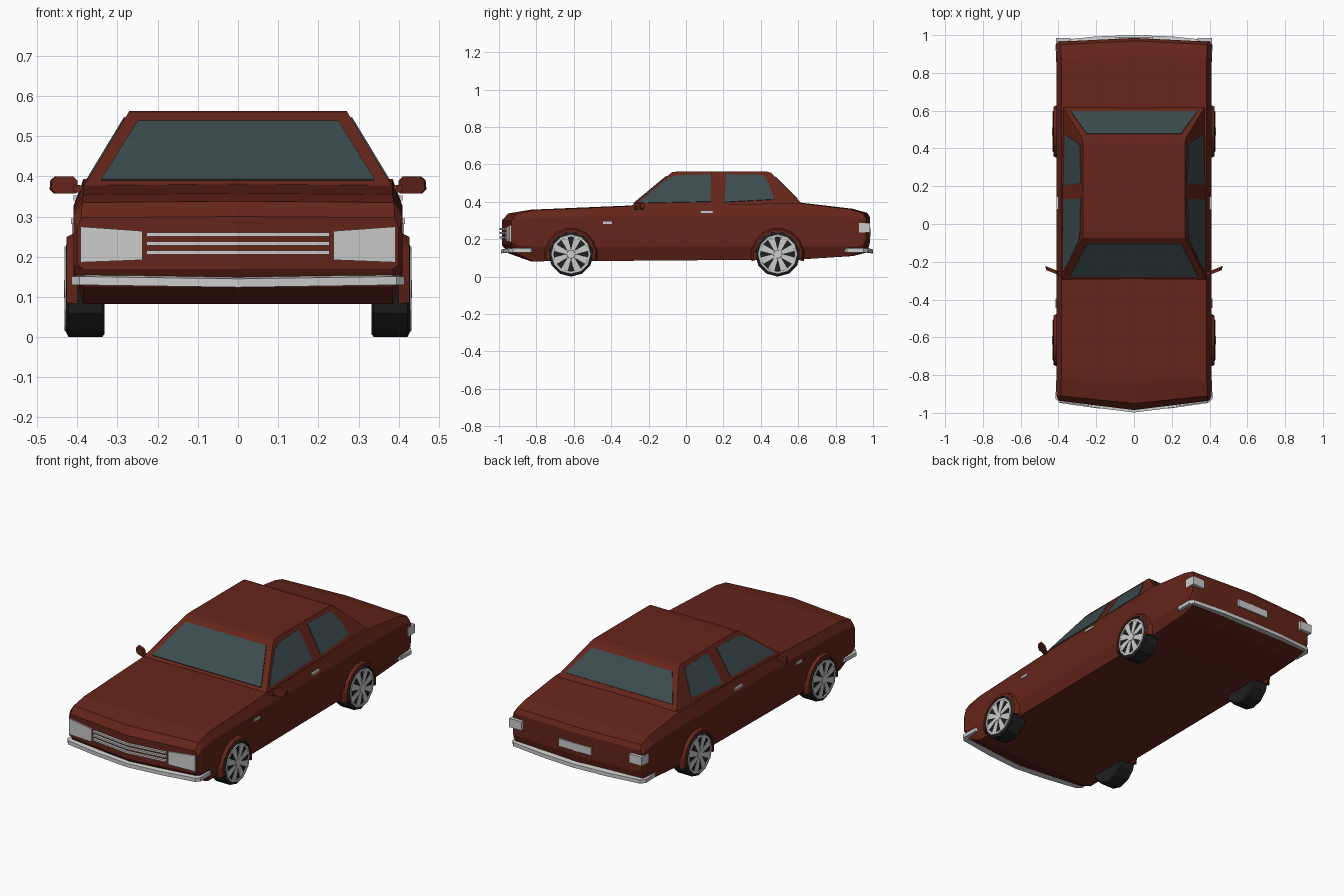
import bpy, bmesh
from math import sin, cos, radians, pi
from mathutils import Vector

if "Cube" in bpy.data.objects:
    bpy.data.objects.remove(bpy.data.objects["Cube"])


def material(name, rgb):
    m = bpy.data.materials.new(name)
    m.diffuse_color = (*rgb, 1)
    m.use_nodes = True
    m.node_tree.nodes["Principled BSDF"].inputs["Base Color"].default_value = m.diffuse_color
    return m


PAINT = material("paint", (0.13, 0.018, 0.01))
GLASS = material("glass", (0.045, 0.07, 0.075))
RUBBER = material("rubber", (0.014, 0.014, 0.015))


def finish(name, bm, mat=None):
    bmesh.ops.remove_doubles(bm, verts=bm.verts, dist=0.0001)
    bmesh.ops.recalc_face_normals(bm, faces=bm.faces)
    me = bpy.data.meshes.new(name)
    bm.to_mesh(me)
    bm.free()
    ob = bpy.data.objects.new(name, me)
    bpy.context.collection.objects.link(ob)
    if mat:
        me.materials.append(mat)
    return ob


def add_loft(bm, rings, cap=True):
    """Skin a list of closed rings of points."""
    vs = [[bm.verts.new(p) for p in r] for r in rings]
    n = len(vs[0])
    for a, b in zip(vs, vs[1:]):
        for i in range(n):
            j = (i + 1) % n
            bm.faces.new((a[i], a[j], b[j], b[i]))
    if cap:
        bm.faces.new(vs[0])
        bm.faces.new(vs[-1])


def prism(name, pts, off, mat=None, sides=(1, -1)):
    """Polygon extruded along off, repeated on both sides of the car."""
    bm = bmesh.new()
    for s in sides:
        a = [(s * x, y, z) for x, y, z in pts]
        b = [(s * (x + off[0]), y + off[1], z + off[2]) for x, y, z in pts]
        add_loft(bm, [a, b])
    return finish(name, bm, mat)


# lower body: side y, centre y, floor z, low z, crease z, top z, half widths
stations = [
    (-.935, -.985, .170, .180, .270, .297, .385, .400, .390),
    (-.910, -.950, .125, .170, .300, .335, .385, .410, .388),
    (-.820, -.830, .082, .160, .315, .355, .385, .410, .385),
    (-.280, -.280, .085, .160, .325, .378, .385, .410, .385),
    (.610, .610, .092, .160, .325, .393, .385, .410, .385),
    (.880, .890, .110, .160, .320, .360, .385, .410, .385),
    (.950, .970, .130, .170, .305, .338, .385, .410, .388),
    (.965, .985, .190, .200, .295, .312, .390, .402, .392),
]
bm = bmesh.new()
halves = []
for s in (1, -1):
    rings = []
    for ys, yc, zb, zl, zc, zt, wb, wm, wt in stations:
        rings.append([(0, yc, zb), (s * wb, ys, zb), (s * wm, ys, zl), (s * wm, ys, zc),
                      (s * wt, ys, zt), (0, yc, zt + .003)])
    vs = [[bm.verts.new(p) for p in r] for r in rings]
    for a, b in zip(vs, vs[1:]):
        for i in range(5):
            bm.faces.new((a[i], a[i + 1], b[i + 1], b[i]))
    bm.faces.new(vs[0])
    bm.faces.new(vs[-1])
finish("lower_body", bm, PAINT)


# cabin
def cabin_x(z):
    return .384 - (z - .375) * .605


bm = bmesh.new()
cabin = [(-.296, .375), (-.075, .558), (-.04, .563), (.43, .563), (.455, .555), (.635, .375)]
add_loft(bm, [[(s * cabin_x(z), y, z) for y, z in cabin] for s in (1, -1)])
finish("cabin", bm, PAINT)

# glass
prism("windscreen", [(.34, -.278, .39), (.25, -.103, .535), (-.25, -.103, .535), (-.34, -.278, .39)],
      (0, -.003, .004), GLASS, (1,))
prism("rear_window", [(.335, .595, .415), (.25, .477, .533), (-.25, .477, .533), (-.335, .595, .415)],
      (0, .003, .003), GLASS, (1,))
side_windows = {
    "front_side_window": [(-.255, .392), (-.19, .45), (-.095, .525), (-.045, .54), (.135, .546), (.13, .4)],
    "rear_side_window": [(.205, .397), (.215, .546), (.415, .542), (.44, .5), (.472, .412)],
}
for name, pts in side_windows.items():
    prism(name, [(cabin_x(z), y, z) for y, z in pts], (.003, 0, .002), GLASS)


# front face: headlights and grille bars on the shallow V of the nose
def nose(x, z):
    return (x, -.983 + .125 * x, z)


prism("headlight", [nose(.238, .192), nose(.392, .186), nose(.392, .275), nose(.238, .264)], (0, -.010, 0))
for i in range(3):
    z = .205 + i * .0225
    prism("grille_bar", [nose(0, z), nose(.228, z), nose(.228, z + .01), nose(0, z + .01)], (0, -.015, 0))

# rear face: tail lamps and plate
prism("tail_lamp", [(.335, .925, .237), (.413, .925, .237), (.413, .925, .287), (.335, .925, .287)],
      (0, .06, 0))
prism("rear_plate", [(-.1, .97, .215), (.1, .97, .215), (.1, .97, .258), (-.1, .97, .258)],
      (0, .02, 0), None, (1,))

# side trim
prism("door_handle", [(.39, .078, .34), (.39, .145, .34), (.39, .145, .353), (.39, .078, .353)], (.02, 0, 0))
prism("side_marker", [(.40, -.445, .281), (.40, -.395, .281), (.40, -.395, .295), (.40, -.445, .295)],
      (.016, 0, 0))


# bumpers swept round the corners
def bumper(name, half):
    path = half + [(-x, y) for x, y in reversed(half[:-1])]
    bm = bmesh.new()
    rings = []
    for x, y in path:
        lift = .006 * abs(x) / .41
        xi, yi = x * .92, y * .965
        rings.append([(xi, yi, .128 + lift), (x, y, .124 + lift), (x, y, .145 + lift), (xi, yi, .151 + lift)])
    add_loft(bm, rings)
    finish(name, bm)


bumper("front_bumper", [(.413, -.83), (.415, -.925), (.395, -.947), (.2, -.975), (0, -.99)])
bumper("rear_bumper", [(.413, .86), (.415, .95), (.395, .973), (.2, .993), (0, 1.0)])

# door mirrors: chamfered shell on a short arm
shell = [(.403, .358), (.455, .358), (.465, .368), (.463, .39), (.452, .4), (.41, .4), (.4, .39), (.398, .366)]
prism("mirror", [(x, -.27 + (x - .4) * .4, z) for x, z in shell], (.004, .022, 0), PAINT)
prism("mirror_arm", [(.37, -.28, .355), (.41, -.272, .362), (.41, -.272, .38), (.37, -.28, .375)],
      (0, .025, 0), PAINT)

# wheels and arch flares
SIDES, R = 12, .12


def circle(x, cy, r):
    return [(x, cy + r * sin(2 * pi * k / SIDES), R + r * cos(2 * pi * k / SIDES)) for k in range(SIDES)]


for end, cy in (("front", -.615), ("rear", .49)):
    for side, s in (("right", 1), ("left", -1)):
        tag = end + "_" + side
        bm = bmesh.new()
        add_loft(bm, [circle(s * x, cy, r) for x, r in ((.332, .112), (.338, R), (.422, R), (.428, .108))])
        finish(tag + "_tyre", bm, RUBBER)

        # rim ring, hub and eight tapered spokes
        bm = bmesh.new()
        ring = [circle(s * x, cy, r) for x, r in ((.426, .107), (.432, .105), (.432, .094), (.426, .092))]
        add_loft(bm, ring + ring[:1], cap=False)
        add_loft(bm, [circle(s * .426, cy, .026), circle(s * .433, cy, .022)])
        for k in range(8):
            a = 2 * pi * (k + .5) / 8
            u, v = Vector((0, sin(a), cos(a))), Vector((0, cos(a), -sin(a)))
            c = Vector((0, cy, R))
            flat = [c + u * r + v * w for r, w in ((.015, -.008), (.096, -.019), (.096, .019), (.015, .008))]
            add_loft(bm, [[p + Vector((s * x, 0, 0)) for p in flat] for x in (.426, .431)])
        finish(tag + "_rim", bm)

        # arch flare
        bm = bmesh.new()
        rings = []
        for k in range(10):
            a = radians(-15 + 210 * k / 9)
            rings.append([(s * x, cy + r * cos(a), R + r * sin(a))
                          for x, r in ((.40, .119), (.427, .119), (.427, .132), (.40, .145))])
        add_loft(bm, rings)
        finish(tag + "_arch", bm, PAINT)
